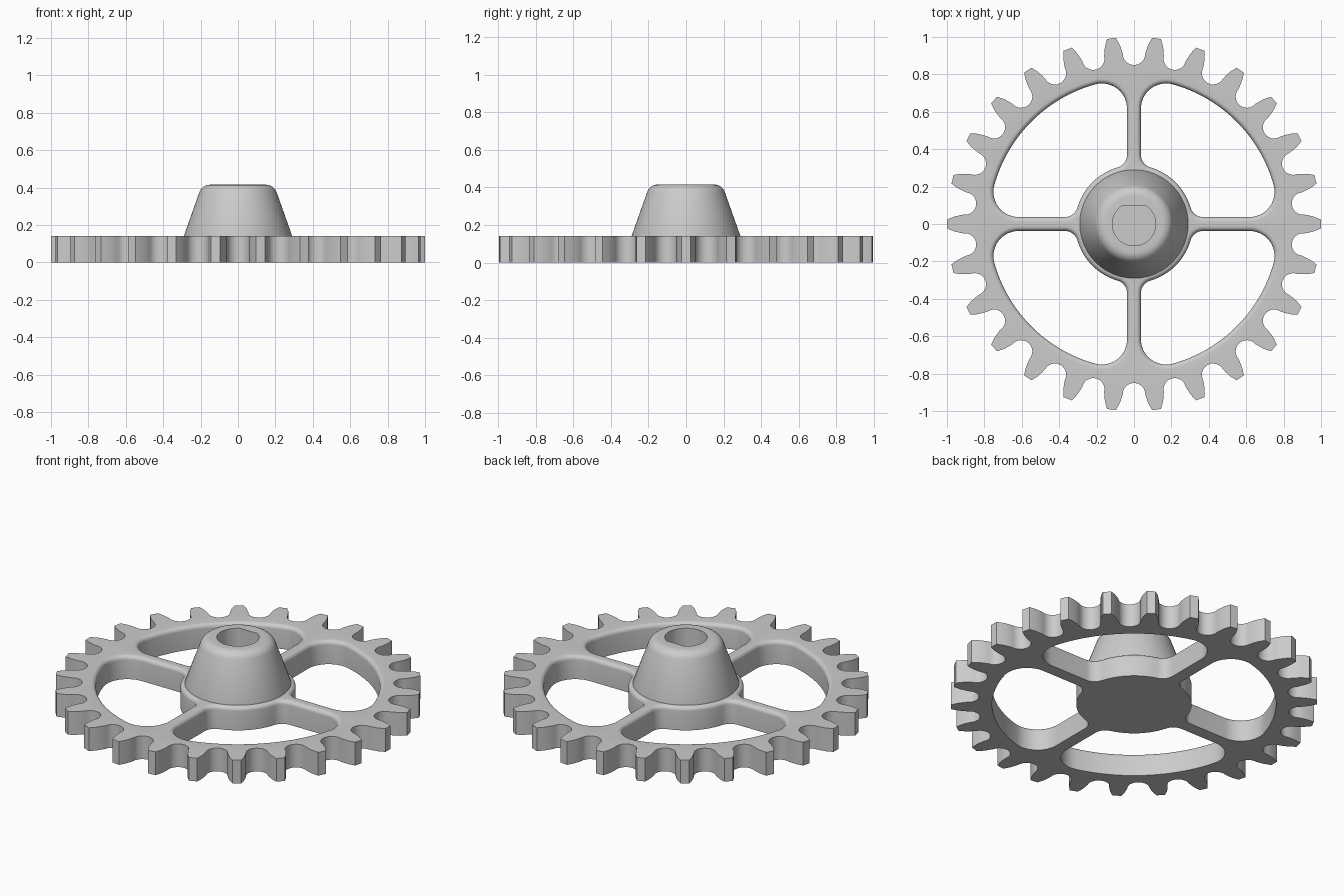
import bpy, bmesh
from math import sin, cos, pi, tau, atan2, sqrt
from mathutils import Matrix, Vector

cube = bpy.data.objects.get("Cube")
if cube:
    bpy.data.objects.remove(cube, do_unlink=True)

TEETH, THICK, ROUND = 26, 0.14, 0.025
SPOKE, HUB, RIM = 0.037, 0.315, 0.775       # half width, and two radii
FILLET_OUT, FILLET_IN = 0.135, 0.07

grey = bpy.data.materials.new("light_grey")
grey.use_nodes = True
grey.diffuse_color = (0.6, 0.6, 0.6, 1)
grey.node_tree.nodes["Principled BSDF"].inputs["Base Color"].default_value = grey.diffuse_color


def arc(cx, cy, r, a, b, n):
    return [(cx + r * cos(a + (b - a) * i / n), cy + r * sin(a + (b - a) * i / n))
            for i in range(n + 1)]


def add_ring(bm, points, z):
    return [bm.verts.new((x, y, z)) for x, y in points]


def bridge(bm, rings):
    for low, high in zip(rings, rings[1:]):
        for i in range(len(low)):
            j = (i + 1) % len(low)
            bm.faces.new((low[i], low[j], high[j], high[i]))


def finish(bm, name):
    bmesh.ops.recalc_face_normals(bm, faces=bm.faces)
    mesh = bpy.data.meshes.new(name)
    bm.to_mesh(mesh)
    bm.free()
    mesh.materials.append(grey)
    obj = bpy.data.objects.new(name, mesh)
    bpy.context.collection.objects.link(obj)
    bpy.ops.object.select_all(action='DESELECT')
    obj.select_set(True)
    bpy.context.view_layer.objects.active = obj
    bpy.ops.object.shade_smooth_by_angle(angle=pi / 6)
    return obj


def tooth_outline():
    # One gap between teeth: tip, flank, round root, flank, tip
    flank = [(0.097, 0.995), (0.077, 0.96), (0.066, 0.93)]
    gap = [(-t, r) for t, r in flank] + arc(0, 0.91, 0.06, pi, tau, 12) + flank[::-1]
    points = []
    for k in range(TEETH):
        a = (k + 0.5) * tau / TEETH
        points += [(r * cos(a) - t * sin(a), r * sin(a) + t * cos(a)) for t, r in gap]
    return points


def window_outline(grow, quarter):
    # Opening between two spokes, enlarged by grow
    ox = SPOKE + FILLET_OUT
    oy = sqrt((RIM - FILLET_OUT) ** 2 - ox ** 2)
    ix = SPOKE + FILLET_IN
    iy = sqrt((HUB + FILLET_IN) ** 2 - ix ** 2)
    oa, ia = atan2(oy, ox), atan2(iy, ix)
    fo, fi = FILLET_OUT + grow, FILLET_IN + grow
    points = arc(0, 0, RIM + grow, pi / 2 - oa, oa, 24)
    points += arc(ox, oy, fo, oa, pi, 14)[1:]
    points += arc(ix, iy, fi, pi, pi + ia, 8)
    points += arc(0, 0, HUB - grow, ia, pi / 2 - ia, 12)[1:]
    points += arc(iy, ix, fi, 1.5 * pi - ia, 1.5 * pi, 8)[1:]
    points += arc(oy, ox, fo, -pi / 2, pi / 2 - oa, 14)[:-1]
    turn = Matrix.Rotation(quarter * pi / 2, 2)
    return [tuple(turn @ Vector(p)) for p in points]


# Toothed wheel with four windows, rounded along their upper edges
bm = bmesh.new()
outline = tooth_outline()
walls = [[add_ring(bm, outline, z) for z in (0, THICK)]]
for q in range(4):
    rings = [add_ring(bm, window_outline(0, q), 0)]
    for i in range(7):
        a = i / 6 * pi / 2
        rings.append(add_ring(bm, window_outline(ROUND * (1 - cos(a)), q),
                              THICK - ROUND + ROUND * sin(a)))
    walls.append(rings)
for rings in walls:
    bridge(bm, rings)
for end in (0, -1):
    edges = []
    for rings in walls:
        loop = rings[end]
        edges += [bm.edges.get((loop[i - 1], loop[i])) for i in range(len(loop))]
    bmesh.ops.triangle_fill(bm, edges=edges, use_beauty=True, use_dissolve=False,
                            normal=(0, 0, 1 if end else -1))
finish(bm, "toothed_wheel")

# Tapered hub with a rounded shoulder and a bore with one flat side
bm = bmesh.new()
SIDES = 72
profile = [(0.29, THICK - 0.005), (0.29, THICK)]
profile += arc(0.15, 0.355, 0.06, 0.343, pi / 2, 8)
rings = [add_ring(bm, arc(0, 0, r, 0, tau, SIDES)[:-1], z) for r, z in profile]
bore = [(x, min(y, 0.1)) for x, y in arc(0, 0, 0.116, 0, tau, SIDES)[:-1]]
rings += [add_ring(bm, bore, z) for z in (0.415, THICK + 0.002)]
bridge(bm, rings)
bm.faces.new(rings[-1])
finish(bm, "hub")
